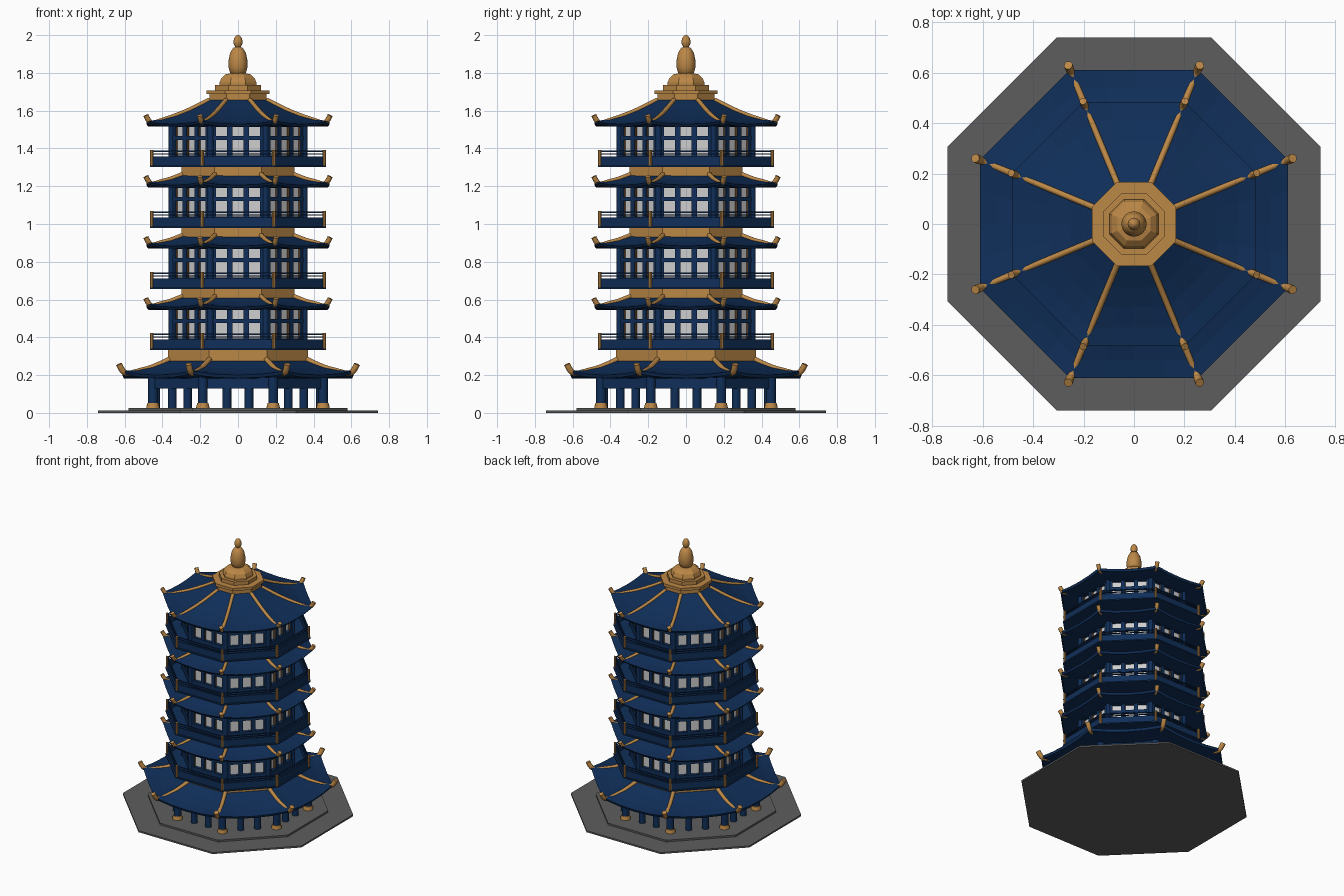
import bpy, bmesh, math
from mathutils import Matrix, Vector

if "Cube" in bpy.data.objects:
    bpy.data.objects.remove(bpy.data.objects["Cube"])

C8 = math.cos(math.pi / 8)          # apothem -> corner radius factor
T8 = math.tan(math.pi / 8)


def material(name, rgb):
    m = bpy.data.materials.new(name)
    m.diffuse_color = (*rgb, 1)
    m.use_nodes = True
    m.node_tree.nodes["Principled BSDF"].inputs["Base Color"].default_value = m.diffuse_color
    return m


BLUE = material("deep_blue", (0.005, 0.028, 0.100))
GOLD = material("ochre_gold", (0.50, 0.245, 0.062))
GREY = material("stone_grey", (0.11, 0.11, 0.11))
PANE = material("window_white", (0.62, 0.62, 0.62))
BROWN = material("dark_brown", (0.10, 0.045, 0.014))


def finish(bm, name, mat, smooth=False):
    bmesh.ops.recalc_face_normals(bm, faces=bm.faces)
    me = bpy.data.meshes.new(name)
    bm.to_mesh(me)
    bm.free()
    me.materials.append(mat)
    ob = bpy.data.objects.new(name, me)
    bpy.context.collection.objects.link(ob)
    if smooth:
        bpy.context.view_layer.objects.active = ob
        ob.select_set(True)
        bpy.ops.object.shade_smooth_by_angle(angle=math.radians(40))
        ob.select_set(False)
    return ob


def octagon(bm, rings, closed=False, seg=1):
    """Loft octagon rings given as (apothem, z, corner lift)."""
    loops = []
    for ring in rings:
        a, z = ring[:2]
        lift = ring[2] if len(ring) > 2 else 0
        loop = []
        for k in range(8):
            rot = Matrix.Rotation(k * math.pi / 4, 3, 'Z')
            for i in range(seg):
                t = -1 + 2 * i / seg
                loop.append(bm.verts.new(rot @ Vector((t * a * T8, -a, z + lift * t * t))))
        loops.append(loop)
    n = 8 * seg
    pairs = list(zip(loops, loops[1:]))
    if closed:
        pairs.append((loops[-1], loops[0]))
    for lo, hi in pairs:
        for i in range(n):
            bm.faces.new((lo[i], lo[(i + 1) % n], hi[(i + 1) % n], hi[i]))
    if not closed:
        bm.faces.new(loops[0][::-1])
        bm.faces.new(loops[-1])


def solid(name, mat, rings, closed=False, seg=1):
    bm = bmesh.new()
    octagon(bm, rings, closed, seg)
    return finish(bm, name, mat)


def band(bm, outer, inner, z0, z1):
    octagon(bm, [(outer, z0), (outer, z1), (inner, z1), (inner, z0)], closed=True)


def side_box(bm, k, x, a0, a1, z0, z1, w):
    """Box on side k, x along the side, reaching from apothem a0 to a1."""
    m = (Matrix.Rotation(k * math.pi / 4, 4, 'Z')
         @ Matrix.Translation((x, -(a0 + a1) / 2, (z0 + z1) / 2))
         @ Matrix.Diagonal((w, a1 - a0, z1 - z0, 1)))
    bmesh.ops.create_cube(bm, size=1, matrix=m)


def post(bm, k, x, a, z0, z1, r0, r1=None, seg=16):
    m = (Matrix.Rotation(k * math.pi / 4, 4, 'Z')
         @ Matrix.Translation((x, -a, (z0 + z1) / 2)))
    bmesh.ops.create_cone(bm, cap_ends=True, segments=seg, radius1=r0,
                          radius2=r0 if r1 is None else r1, depth=z1 - z0, matrix=m)


def ridges(name, path, radius):
    """Eight gold corner ridges following a (radius, z) path."""
    cu = bpy.data.curves.new(name, 'CURVE')
    cu.dimensions = '3D'
    cu.bevel_depth, cu.bevel_resolution, cu.use_fill_caps = radius, 2, True
    cu.resolution_u = 4
    for k in range(8):
        ang = math.pi / 8 + k * math.pi / 4
        sp = cu.splines.new('NURBS')
        sp.points.add(len(path) - 1)
        sp.order_u, sp.use_endpoint_u = 3, True
        for i, (r, z) in enumerate(path):
            sp.points[i].co = (r * math.cos(ang), r * math.sin(ang), z, 1)
            sp.points[i].radius = 1.25 if i > len(path) - 3 else 1
    cu.materials.append(GOLD)
    ob = bpy.data.objects.new(name, cu)
    bpy.context.collection.objects.link(ob)
    bpy.context.view_layer.objects.active = ob
    ob.select_set(True)
    bpy.ops.object.convert(target='MESH')
    bpy.ops.object.select_all(action='DESELECT')


# Stone plinth
solid("plinth_lower", GREY, [(0.74, 0), (0.74, 0.012)])
solid("plinth_upper", GREY, [(0.58, 0.012), (0.58, 0.025)])

# Ground floor columns and ring beam
cols, feet, beam = bmesh.new(), bmesh.new(), bmesh.new()
for k in range(8):
    post(cols, k, 0.45 * T8, 0.45, 0.025, 0.19, 0.026)
    post(feet, k, 0.45 * T8, 0.45, 0.025, 0.052, 0.036, 0.03)
    for x in (-0.058, 0.058):
        post(cols, k, x, 0.435, 0.025, 0.19, 0.023)
band(beam, 0.46, 0.43, 0.13, 0.19)
finish(cols, "ground_columns", BLUE, True)
finish(feet, "column_feet", GOLD, True)
finish(beam, "ground_beam", BLUE)

# Wide lower roof and gold collar
solid("lower_roof", BLUE, [(0.40, 0.18), (0.605, 0.183, 0.022), (0.612, 0.2, 0.022), (0.54, 0.212, 0.014),
                           (0.46, 0.236, 0.006), (0.36, 0.278)], seg=4)
ridges("lower_roof_ridges", [(0.39, 0.285), (0.48, 0.243), (0.57, 0.222), (0.635, 0.205),
                             (0.665, 0.222), (0.682, 0.258)], 0.014)
solid("lower_collar", GOLD, [(0.37, 0.24), (0.37, 0.333)])

# Four storeys
for n in range(4):
    f = 0.332 + 0.323 * n
    tag = f"storey_{n + 1}_"
    top = n == 3

    # Balcony floor, parapet, rails and gold corner posts
    solid(tag + "balcony_floor", BLUE, [(0.467, f), (0.467, f + 0.009)])
    bm = bmesh.new()
    band(bm, 0.456, 0.446, f + 0.009, f + 0.057)
    band(bm, 0.454, 0.448, f + 0.067, f + 0.072)
    band(bm, 0.454, 0.447, f + 0.081, f + 0.087)
    finish(bm, tag + "balcony_parapet", BLUE)
    bm = bmesh.new()
    for k in range(8):
        post(bm, k, 0.456 * T8, 0.456, f + 0.005, f + 0.09, 0.009, seg=8)
    finish(bm, tag + "balcony_posts", GOLD)

    # Window core with brown inner frame and blue lattice
    solid(tag + "window_panes", PANE, [(0.336, f + 0.005), (0.336, f + 0.225)])
    front, inner, corner = bmesh.new(), bmesh.new(), bmesh.new()
    for z0, z1 in ((0.005, 0.062), (0.145, 0.165), (0.212, 0.228)):
        band(front, 0.358, 0.33, f + z0, f + z1)
    for k in range(8):
        for x, w in ((-0.130, 0.029), (-0.0435, 0.027), (0.0435, 0.027), (0.130, 0.029)):
            side_box(inner, k, x, 0.33, 0.35, f + 0.05, f + 0.22, w)
            side_box(front, k, x, 0.35, 0.357, f + 0.05, f + 0.22, w)
        post(corner, k, 0.352 * T8, 0.352, f + 0.005, f + 0.225, 0.016, seg=12)
    finish(front, tag + "window_lattice", BLUE)
    finish(inner, tag + "inner_frame", BROWN)
    finish(corner, tag + "corner_posts", BLUE, True)

    # Roof: short skirt, or the tall crown roof on top
    e = f + 0.214
    rings = [(0.34, e), (0.475, e, 0.016), (0.485, e + 0.014, 0.016)]
    if top:
        rings += [(0.41, e + 0.028, 0.01), (0.33, e + 0.055, 0.004), (0.25, e + 0.09), (0.15, e + 0.142)]
        path = [(0.165, e + 0.142), (0.27, e + 0.092), (0.36, e + 0.058), (0.44, e + 0.034)]
    else:
        rings += [(0.42, e + 0.023, 0.01), (0.36, e + 0.04, 0.004), (0.28, e + 0.07)]
        path = [(0.31, e + 0.075), (0.38, e + 0.047), (0.44, e + 0.034)]
        solid(tag + "collar", GOLD, [(0.30, e + 0.04), (0.30, f + 0.325)])
    solid(tag + "roof", BLUE, rings, seg=4)
    ridges(tag + "roof_ridges", path + [(0.49, e + 0.018), (0.513, e + 0.03), (0.528, e + 0.06)], 0.012)

# Stepped gold crown
solid("crown_steps", GOLD, [(0.15, 1.63), (0.15, 1.688), (0.166, 1.688), (0.166, 1.708),
                            (0.122, 1.708), (0.122, 1.735), (0.098, 1.735), (0.098, 1.748),
                            (0.088, 1.772), (0.066, 1.792), (0.03, 1.80)])

# Finial turned from a profile
prof = [(0.03, 1.79), (0.042, 1.80), (0.05, 1.83), (0.05, 1.865), (0.042, 1.905), (0.026, 1.932),
        (0.014, 1.937), (0.022, 1.95), (0.025, 1.965), (0.02, 1.984), (0.01, 1.997), (0.0, 2.0)]
bm = bmesh.new()
vs = [bm.verts.new((r, 0, z)) for r, z in prof]
es = [bm.edges.new(p) for p in zip(vs, vs[1:])]
bmesh.ops.spin(bm, geom=vs + es, cent=(0, 0, 0), axis=(0, 0, 1), angle=2 * math.pi, steps=24)
bmesh.ops.remove_doubles(bm, verts=bm.verts, dist=0.0005)
finish(bm, "finial", GOLD, True)
